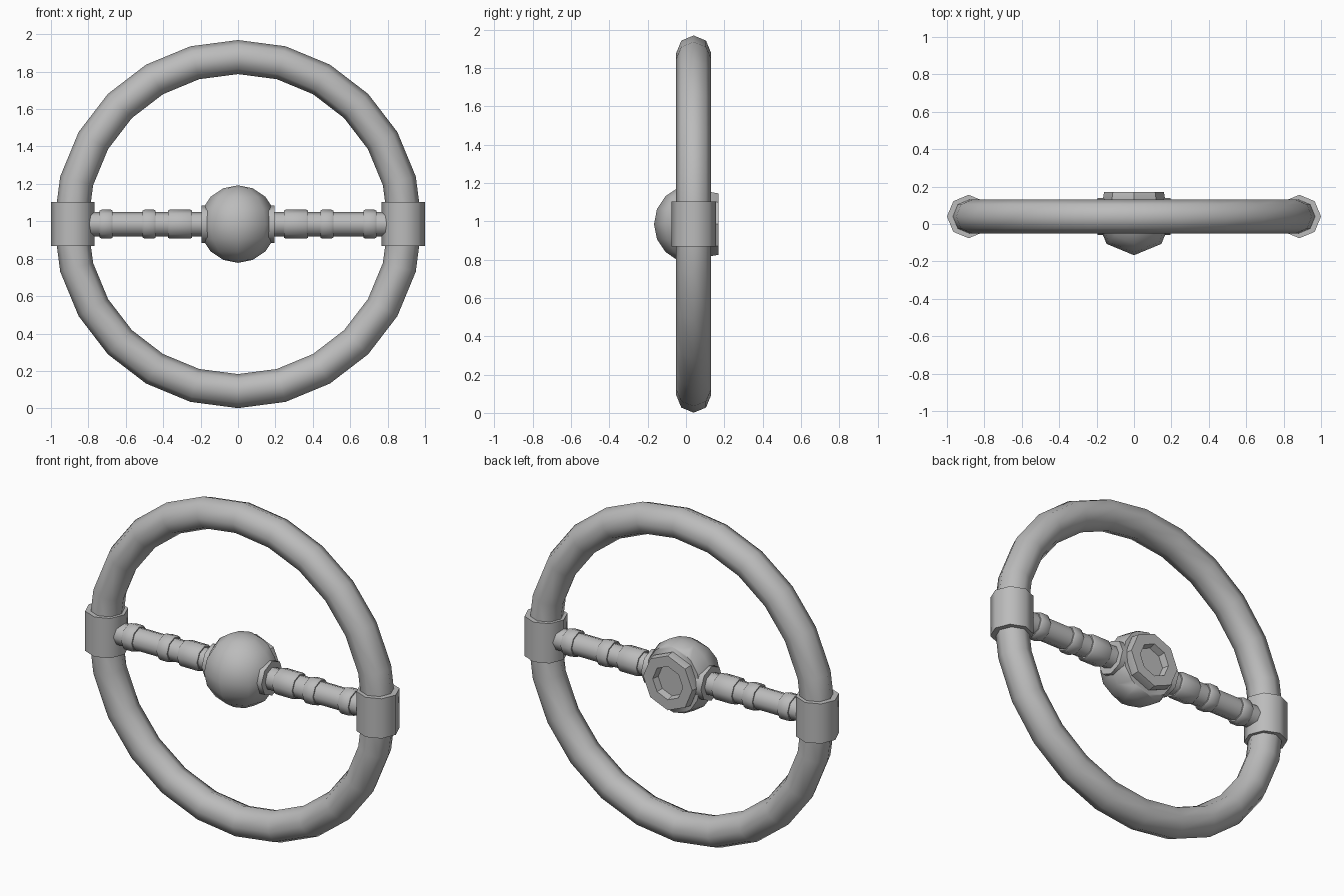
import bpy, bmesh, math
from mathutils import Matrix, Vector

if "Cube" in bpy.data.objects:
    bpy.data.objects.remove(bpy.data.objects["Cube"])

CENTRE = Vector((0, 0.04, 0.985))
SIDES = 8

grey = bpy.data.materials.new("plain grey")
grey.use_nodes = True
grey.diffuse_color = (0.5, 0.5, 0.5, 1)
grey.node_tree.nodes["Principled BSDF"].inputs["Base Color"].default_value = (0.5, 0.5, 0.5, 1)


def finish(bm, name, smooth_angle):
    """Turn a bmesh into a shaded grey object."""
    bmesh.ops.recalc_face_normals(bm, faces=bm.faces)
    mesh = bpy.data.meshes.new(name)
    bm.to_mesh(mesh)
    bm.free()
    mesh.materials.append(grey)
    obj = bpy.data.objects.new(name, mesh)
    bpy.context.collection.objects.link(obj)
    bpy.ops.object.select_all(action="DESELECT")
    obj.select_set(True)
    bpy.context.view_layer.objects.active = obj
    bpy.ops.object.shade_smooth_by_angle(angle=math.radians(smooth_angle))
    return obj


def lathe(name, profile, axis, centre, smooth_angle=50):
    """Spin (distance along axis, radius) points; cap both ends."""
    bm = bmesh.new()
    rings = []
    for along, radius in profile:
        rings.append([bm.verts.new((radius * math.cos(a), radius * math.sin(a), along))
                      for a in (math.tau * i / SIDES for i in range(SIDES))])
    for low, high in zip(rings, rings[1:]):
        for i in range(SIDES):
            j = (i + 1) % SIDES
            bm.faces.new((low[i], low[j], high[j], high[i]))
    bm.faces.new(rings[0])
    bm.faces.new(rings[-1])
    turn = Vector((0, 0, 1)).rotation_difference(Vector(axis)).to_matrix().to_4x4()
    bm.transform(Matrix.Translation(centre) @ turn)
    return finish(bm, name, smooth_angle)


# Rim
bpy.ops.mesh.primitive_torus_add(
    major_segments=24, minor_segments=SIDES, major_radius=0.893, minor_radius=0.091,
    location=CENTRE, rotation=(math.pi / 2, 0, 0))
rim = bpy.context.object
rim.name = "rim"
rim.data.materials.append(grey)
bpy.ops.object.shade_smooth_by_angle(angle=math.radians(60))

# Hub ball, cut flat at the back
bm = bmesh.new()
bmesh.ops.create_uvsphere(bm, u_segments=SIDES, v_segments=SIDES, radius=0.207)
bm.transform(Matrix.Translation(CENTRE))
cut = bmesh.ops.bisect_plane(bm, geom=bm.verts[:] + bm.edges[:] + bm.faces[:],
                             plane_co=(0, 0.12, 0), plane_no=(0, 1, 0), clear_outer=True)
bmesh.ops.holes_fill(bm, edges=[e for e in cut["geom_cut"] if isinstance(e, bmesh.types.BMEdge)])
finish(bm, "hub_ball", 60)

# Octagonal socket on the back of the hub
lathe("hub_socket",
      [(0.02, 0.15), (0.09, 0.167), (0.13, 0.16), (0.13, 0.098), (0.09, 0.09)],
      (0, 1, 0), CENTRE, 30)

# Stepped spoke: tube with raised bands
TUBE, BAND, BEVEL = 0.065, 0.078, 0.012
profile = [(0.1, 0.1), (0.195, 0.1), (0.195, TUBE)]
for start, end in ((0.245, 0.375), (0.44, 0.51), (0.67, 0.74)):
    profile += [(start, TUBE), (start, BAND - BEVEL / 2), (start + BEVEL, BAND),
                (end - BEVEL, BAND), (end, BAND - BEVEL / 2), (end, TUBE)]
profile += [(0.76, TUBE), (0.84, TUBE)]

for side, x in (("left", 1), ("right", -1)):
    lathe(side + "_spoke", profile, (x, 0, 0), CENTRE, 50)
    # Sleeve clamped around the rim
    lathe(side + "_sleeve", [(-0.117, 0.116), (0.117, 0.116)], (0, 0, 1),
          CENTRE + Vector((0.884 * x, 0, 0)), 50)
